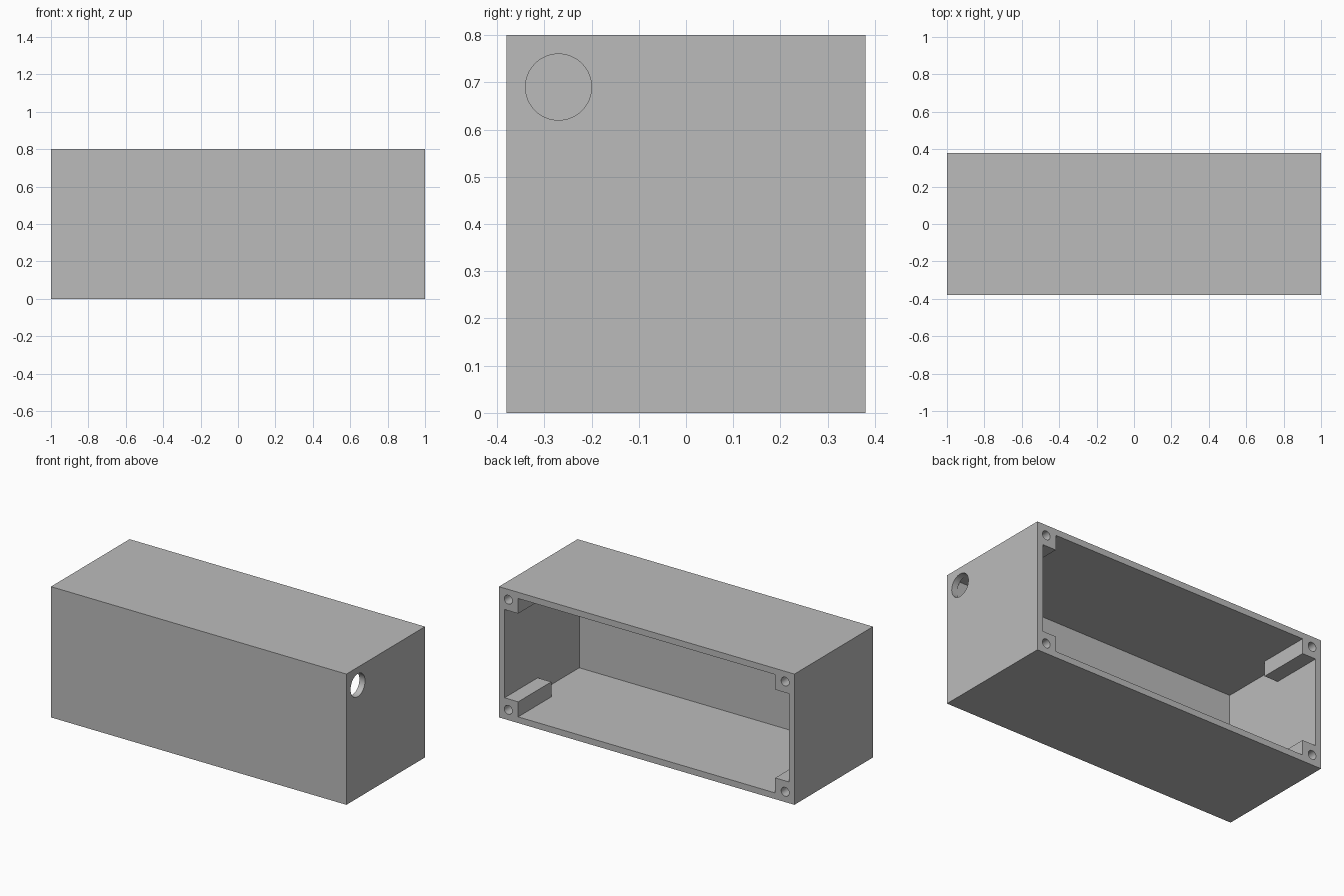
import bpy
import math
from mathutils import Matrix

if "Cube" in bpy.data.objects:
    bpy.data.objects.remove(bpy.data.objects["Cube"], do_unlink=True)

WIDTH, DEPTH, HEIGHT = 2.0, 0.76, 0.8
WALL = 0.038           # wall thickness
POST, POST_LEN = 0.13, 0.32   # corner screw post, measured from the outer corner
SCREW, SCREW_R, SCREW_LEN = 0.063, 0.027, 0.27
BACK = DEPTH / 2

grey = bpy.data.materials.new("plain grey")
grey.use_nodes = True
grey.diffuse_color = (0.5, 0.5, 0.5, 1)
grey.node_tree.nodes["Principled BSDF"].inputs["Base Color"].default_value = (0.5, 0.5, 0.5, 1)


def box(name, low, high):
    bpy.ops.mesh.primitive_cube_add(size=1)
    ob = bpy.context.object
    ob.name = name
    size = [b - a for a, b in zip(low, high)]
    centre = [(a + b) / 2 for a, b in zip(low, high)]
    ob.data.transform(Matrix.Translation(centre) @ Matrix.Diagonal((*size, 1)))
    ob.data.materials.append(grey)
    return ob


def cylinder(name, centre, radius, length, axis, sides):
    bpy.ops.mesh.primitive_cylinder_add(vertices=sides, radius=radius, depth=length)
    ob = bpy.context.object
    ob.name = name
    ob.data.transform(Matrix.Translation(centre) @ Matrix.Rotation(math.pi / 2, 4, axis))
    ob.data.materials.append(grey)
    return ob


def apply_boolean(target, tool, operation):
    mod = target.modifiers.new(operation.title(), "BOOLEAN")
    mod.operation, mod.object, mod.solver = operation, tool, "EXACT"
    bpy.context.view_layer.objects.active = target
    bpy.ops.object.modifier_apply(modifier=mod.name)
    bpy.data.objects.remove(tool, do_unlink=True)


# Outer shell, open at the back
shell = box("enclosure", (-WIDTH / 2, -BACK, 0), (WIDTH / 2, BACK, HEIGHT))
cavity = box("cavity_cutter", (-WIDTH / 2 + WALL, -BACK + WALL, WALL),
             (WIDTH / 2 - WALL, BACK + 0.1, HEIGHT - WALL))

# Leave a solid post in each corner by notching the cavity
corners = [(sx, sz) for sx in (-1, 1) for sz in (-1, 1)]
for sx, sz in corners:
    xs = sorted((sx * (WIDTH / 2 - POST), sx * (WIDTH / 2 + 0.1)))
    zs = sorted((HEIGHT / 2 + sz * (HEIGHT / 2 - POST), HEIGHT / 2 + sz * (HEIGHT / 2 + 0.1)))
    notch = box("post_notch", (xs[0], BACK - POST_LEN, zs[0]), (xs[1], BACK + 0.2, zs[1]))
    apply_boolean(cavity, notch, "DIFFERENCE")
apply_boolean(shell, cavity, "DIFFERENCE")

# Blind screw holes in the posts
for sx, sz in corners:
    centre = (sx * (WIDTH / 2 - SCREW), BACK - SCREW_LEN / 2 + 0.02,
              HEIGHT / 2 + sz * (HEIGHT / 2 - SCREW))
    hole = cylinder("screw_cutter", centre, SCREW_R, SCREW_LEN + 0.04, "X", 32)
    apply_boolean(shell, hole, "DIFFERENCE")

# Round cable hole through the side wall
cable = cylinder("cable_cutter", (WIDTH / 2, -0.27, 0.69), 0.07, 0.2, "Y", 64)
apply_boolean(shell, cable, "DIFFERENCE")

# Smooth the round holes, keep the box edges sharp
bpy.ops.object.select_all(action="DESELECT")
shell.select_set(True)
bpy.context.view_layer.objects.active = shell
bpy.ops.object.shade_smooth_by_angle(angle=math.radians(30))
